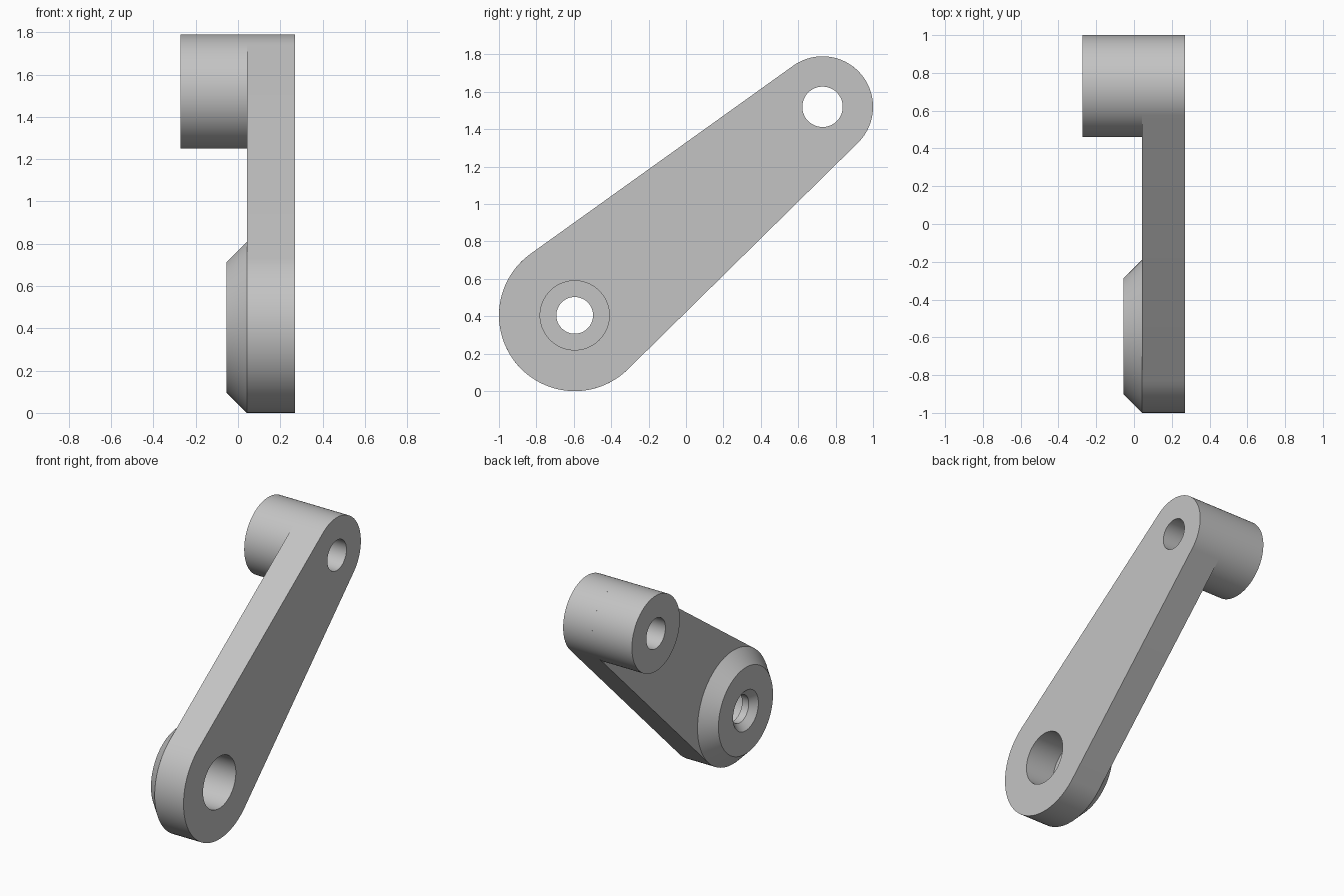
import bpy, bmesh, math
from mathutils import Vector

cube = bpy.data.objects.get("Cube")
if cube:
    bpy.data.objects.remove(cube, do_unlink=True)

# Main dimensions: the two pivot axes run along x, centres are (y, z)
HUB, HUB_R = Vector((-0.595, 0.405)), 0.405
TIP, TIP_R = Vector((0.73, 1.52)), 0.27
PLATE_BACK, PLATE_FACE = 0.042, 0.27
BORE_R, COUNTERBORE_R, TIP_HOLE_R = 0.098, 0.185, 0.108
SEGMENTS = 96

grey = bpy.data.materials.new("plain grey")
grey.use_nodes = True
grey.diffuse_color = (0.55, 0.55, 0.55, 1)
grey.node_tree.nodes["Principled BSDF"].inputs["Base Color"].default_value = grey.diffuse_color


def finish(name, bm):
    """Turn a bmesh into a shaded object."""
    bmesh.ops.recalc_face_normals(bm, faces=bm.faces)
    mesh = bpy.data.meshes.new(name)
    bm.to_mesh(mesh)
    bm.free()
    mesh.materials.append(grey)
    obj = bpy.data.objects.new(name, mesh)
    bpy.context.collection.objects.link(obj)
    bpy.ops.object.select_all(action="DESELECT")
    obj.select_set(True)
    bpy.context.view_layer.objects.active = obj
    bpy.ops.object.shade_smooth_by_angle(angle=math.radians(30))
    return obj


def arc(centre, radius, start, end, steps):
    """Points on an arc in the y-z plane."""
    angles = [start + (end - start) * i / steps for i in range(steps + 1)]
    return [centre + radius * Vector((math.cos(a), math.sin(a))) for a in angles]


def circle(centre, radius):
    return arc(centre, radius, 0, math.tau, SEGMENTS)[:-1]


def turned_ring(name, centre, profile):
    """Revolve a closed (x, radius) profile about an axis parallel to x."""
    bm = bmesh.new()
    rings = [[bm.verts.new((x, p.x, p.y)) for p in circle(centre, r)] for x, r in profile]
    for a, b in zip(rings, rings[1:] + rings[:1]):
        for i in range(SEGMENTS):
            j = (i + 1) % SEGMENTS
            bm.faces.new((a[i], a[j], b[j], b[i]))
    return finish(name, bm)


def plate(name, loops, x0, x1):
    """Flat plate from an outline and its holes."""
    bm = bmesh.new()
    edges = []
    for loop in loops:
        verts = [bm.verts.new((x0, p.x, p.y)) for p in loop]
        edges += [bm.edges.new(pair) for pair in zip(verts, verts[1:] + verts[:1])]
    bmesh.ops.triangle_fill(bm, edges=edges, use_beauty=True, normal=(1, 0, 0))
    front = bmesh.ops.duplicate(bm, geom=bm.verts[:] + bm.edges[:] + bm.faces[:])
    twin = front["vert_map"]
    for e in edges:
        a, b = e.verts
        bm.faces.new((a, b, twin[b], twin[a]))
    for v in [g for g in front["geom"] if isinstance(g, bmesh.types.BMVert)]:
        v.co.x = x1
    return finish(name, bm)


# Tapered arm: two round ends joined by their common tangents
axis = TIP - HUB
slope = math.atan2(axis.y, axis.x)
spread = math.acos((HUB_R - TIP_R) / axis.length)
upper, lower = slope + spread, slope - spread
outline = (arc(HUB, HUB_R, upper, lower + math.tau, SEGMENTS // 2)
           + arc(TIP, TIP_R, lower, upper, SEGMENTS // 2))
plate("crank_arm", [outline, circle(HUB, COUNTERBORE_R), circle(TIP, TIP_HOLE_R)],
      PLATE_BACK, PLATE_FACE)

# Hollow handle boss at the upper end
turned_ring("handle_boss", TIP, [
    (PLATE_BACK, TIP_HOLE_R), (PLATE_BACK, TIP_R),
    (-0.273, TIP_R), (-0.273, TIP_HOLE_R)])

# Chamfered hub with a countersunk bore, forming the counterbore floor
turned_ring("hub_boss", HUB, [
    (PLATE_BACK, BORE_R), (PLATE_BACK, HUB_R),
    (-0.055, 0.308), (-0.055, 0.143), (-0.01, BORE_R)])
